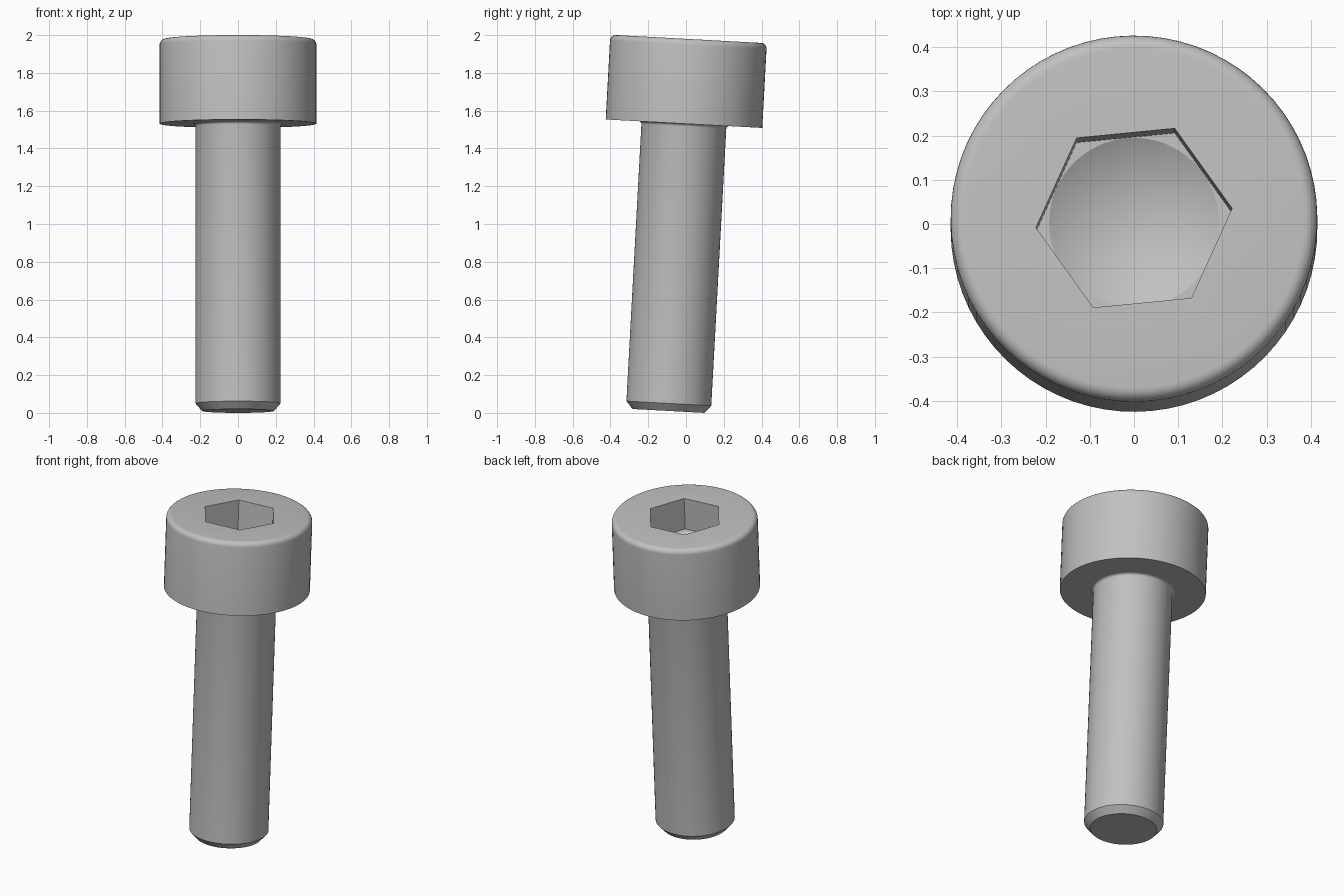
import bpy, bmesh
from math import sin, cos, tan, pi, radians
from mathutils import Matrix

if "Cube" in bpy.data.objects:
    bpy.data.objects.remove(bpy.data.objects["Cube"])

SEGMENTS = 72
PHASE = radians(5.6)          # turn of the hex socket
LENGTH, NECK_Z = 1.972, 1.523
HEAD_R, SHAFT_R, TIP_R = 0.415, 0.225, 0.19
ROUND, FILLET, CHAMFER = 0.03, 0.015, 0.04
HEX_R, HEX_DEPTH = 0.223, 0.195
DRILL_R = HEX_R * cos(pi / 6) - 0.001

steel = bpy.data.materials.new("steel grey")
steel.use_nodes = True
colour = (0.53, 0.53, 0.53, 1)
steel.diffuse_color = colour
steel.node_tree.nodes["Principled BSDF"].inputs["Base Color"].default_value = colour

# The whole screw leans slightly backwards
lean = Matrix.Translation((0, -0.093, 0.0103)) @ Matrix.Rotation(radians(-3.1), 4, "X")


def hex_radius(angle):
    """Distance from the centre of a unit hexagon to its outline."""
    return cos(pi / 6) / cos(angle % (pi / 3) - pi / 6)


def lathe(name, rows):
    """Skin rings of (radius, height, is_hex); radius 0 makes a tip."""
    bm = bmesh.new()
    previous = None
    for radius, z, is_hex in rows:
        if radius == 0:
            ring = [bm.verts.new((0, 0, z))] * SEGMENTS
        else:
            ring = []
            for i in range(SEGMENTS):
                a = 2 * pi * i / SEGMENTS
                r = radius * (hex_radius(a) if is_hex else 1)
                ring.append(bm.verts.new((r * cos(a + PHASE), r * sin(a + PHASE), z)))
        if previous:
            for i in range(SEGMENTS):
                j = (i + 1) % SEGMENTS
                corners = [previous[i], previous[j], ring[j], ring[i]]
                bm.faces.new(list(dict.fromkeys(corners)))
        previous = ring
    mesh = bpy.data.meshes.new(name)
    bm.to_mesh(mesh)
    bm.free()
    mesh.materials.append(steel)
    obj = bpy.data.objects.new(name, mesh)
    bpy.context.collection.objects.link(obj)
    obj.matrix_world = lean
    bpy.ops.object.select_all(action="DESELECT")
    obj.select_set(True)
    bpy.context.view_layer.objects.active = obj
    bpy.ops.object.shade_smooth_by_angle(angle=radians(30))
    return obj


def arc(cx, cz, radius, start, end, steps):
    """Quarter-round rows between two angles in degrees."""
    angles = [radians(start + (end - start) * k / steps) for k in range(steps + 1)]
    return [(cx + radius * cos(a), cz + radius * sin(a), False) for a in angles]


# Head: underside, rounded rim, hex socket with a drilled cone at its floor
floor_z = LENGTH - HEX_DEPTH
lathe("socket_head",
      [(SHAFT_R + FILLET, NECK_Z, False), (HEAD_R, NECK_Z, False)]
      + arc(HEAD_R - ROUND, LENGTH - ROUND, ROUND, 0, 90, 6)
      + [(HEX_R, LENGTH, True), (HEX_R, floor_z, True), (DRILL_R, floor_z, False),
         (0, floor_z - DRILL_R * tan(pi / 6), False)])

# Shaft: flat tip, chamfer, plain cylinder, small fillet under the head
lathe("shaft",
      [(0, 0, False), (TIP_R, 0, False), (SHAFT_R, CHAMFER, False)]
      + arc(SHAFT_R + FILLET, NECK_Z - FILLET, FILLET, 180, 90, 4))
